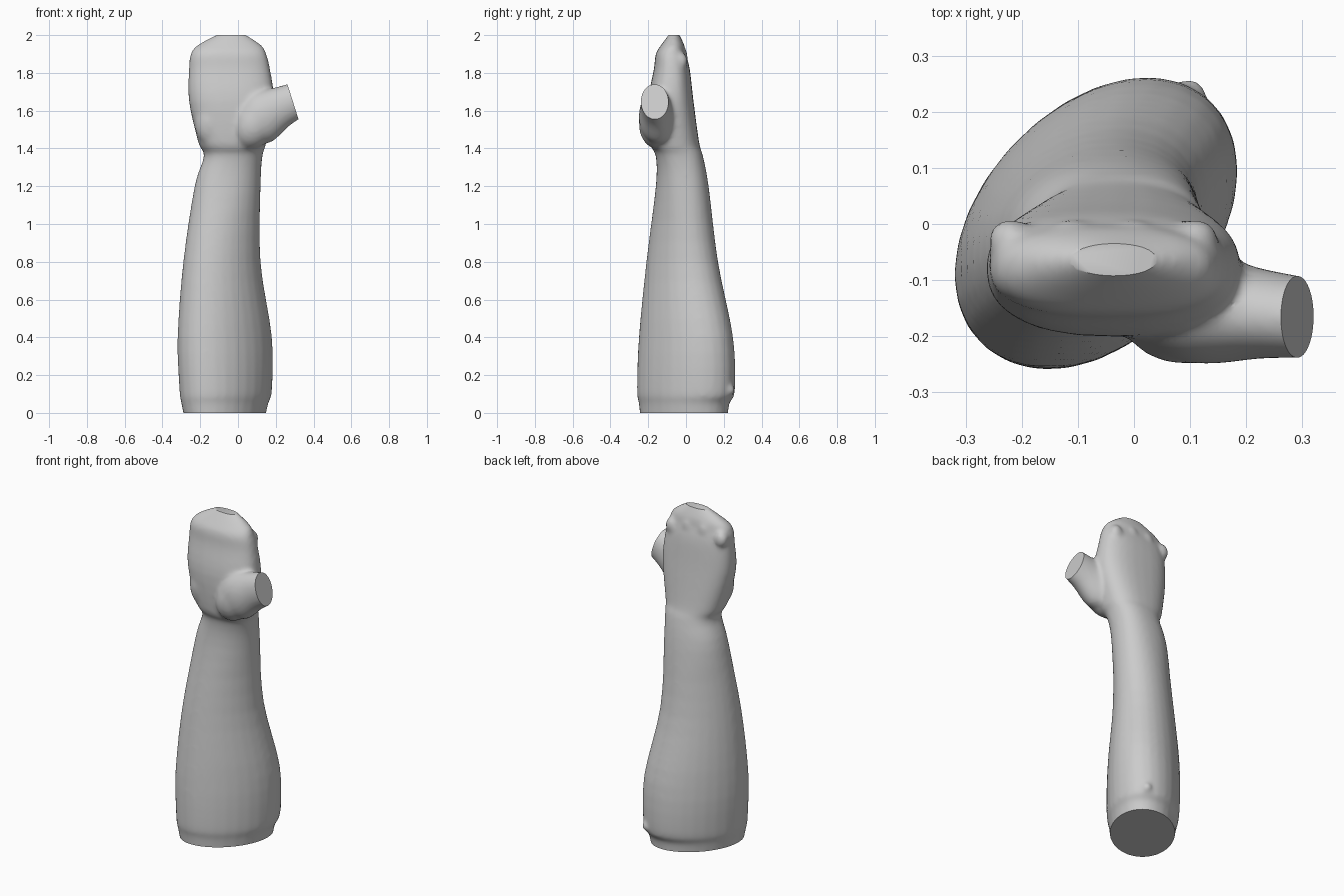
import bpy
import bmesh
from math import cos, sin, pi, asin
from mathutils import Vector, Matrix

if "Cube" in bpy.data.objects:
    bpy.data.objects.remove(bpy.data.objects["Cube"])

SIDES = 28
ANGLES = [2 * pi * i / SIDES for i in range(SIDES)]

clay = bpy.data.materials.new("clay grey")
clay.use_nodes = True
clay.diffuse_color = (0.6, 0.6, 0.6, 1)
clay.node_tree.nodes["Principled BSDF"].inputs["Base Color"].default_value = clay.diffuse_color


def clamp(value):
    return max(0, min(1, value))


def rounded(value, squareness):
    """Signed power, turns a circle into a rounded box."""
    return abs(value) ** (2 / squareness) * (1 if value >= 0 else -1)


def smooth_rows(rows, steps=4):
    """Fill in rows between the given ones along a smooth curve."""
    rows = [Vector(row) for row in rows]
    padded = [rows[0]] + rows + [rows[-1]]
    filled = []
    for before, start, end, after in zip(padded, padded[1:], padded[2:], padded[3:]):
        for step in range(steps):
            t = step / steps
            bend_in, bend_out = (end - before) / 2, (after - start) / 2
            filled.append(start.lerp(end, t * t * (3 - 2 * t))
                          + bend_in * t * (1 - t) ** 2 - bend_out * t * t * (1 - t))
    return filled + [rows[-1]]


def skin(bm, rings):
    """Bridge rings of points into a closed tube."""
    loops = [[bm.verts.new(point) for point in ring] for ring in rings]
    for low, high in zip(loops, loops[1:]):
        for i in range(SIDES):
            j = (i + 1) % SIDES
            bm.faces.new((low[i], low[j], high[j], high[i]))
    bm.faces.new(loops[0][::-1])
    bm.faces.new(loops[-1])


def arm_ring(row):
    """Oval outline that leans at the elbow and squares off at the hand."""
    z, left, right, front, back = row
    lean = asin(0.36 * clamp(1.4 - z) ** 0.5)
    square = 2 + 0.5 * clamp(2 * z - 2) * clamp(20 - 10 * z)
    return [((left + right) / 2 + (right - left) / 2 * rounded(cos(t), square),
             (front + back) / 2 + (back - front) / 2 * rounded(sin(t + lean), square),
             z) for t in ANGLES]


def thumb_ring(row):
    """Oval outline set square to the slanting thumb."""
    x, y, z, width, height = row
    up, side = Vector((-0.38, 0, 0.92)), Vector((0, 1, 0))
    return [Vector((x, y, z)) + side * width * cos(t) + up * height * sin(t) for t in ANGLES]


def blob(bm, centre, size, turn=0):
    """Ellipsoid for a muscle or knuckle, turned about y."""
    matrix = (Matrix.Translation(centre) @ Matrix.Rotation(turn, 4, 'Y')
              @ Matrix.Diagonal((*size, 1)))
    bmesh.ops.create_uvsphere(bm, u_segments=24, v_segments=16, radius=1, matrix=matrix)


# Forearm, wrist and palm: height, then left, right, front and back extents
arm = [
    (-0.05, -0.28, 0.14, -0.24, 0.22),
    (0.05, -0.3, 0.16, -0.25, 0.23),
    (0.12, -0.31, 0.18, -0.26, 0.26),
    (0.4, -0.32, 0.18, -0.25, 0.25),
    (0.8, -0.29, 0.12, -0.21, 0.17),
    (1.2, -0.23, 0.12, -0.16, 0.12),
    (1.36, -0.18, 0.13, -0.16, 0.09),
    (1.43, -0.21, 0.15, -0.19, 0.07),
    (1.65, -0.26, 0.19, -0.2, 0.04),
    (1.82, -0.26, 0.17, -0.17, 0.02),
    (1.9, -0.25, 0.15, -0.16, 0),
    (1.95, -0.21, 0.12, -0.13, -0.01),
    (2.03, -0.06, 0, -0.07, -0.05),
]
bm = bmesh.new()
skin(bm, map(arm_ring, smooth_rows(arm)))

# Thumb: centre, then width and height
thumb = [
    (0.03, -0.13, 1.52, 0.1, 0.1),
    (0.12, -0.15, 1.56, 0.1, 0.14),
    (0.23, -0.16, 1.62, 0.08, 0.11),
    (0.34, -0.17, 1.67, 0.07, 0.09),
]
skin(bm, map(thumb_ring, smooth_rows(thumb)))

# Thumb muscle, heel of the hand, knuckles and elbow fold
blob(bm, (0.09, -0.15, 1.53), (0.11, 0.1, 0.14), 0.5)
blob(bm, (-0.14, -0.12, 1.54), (0.09, 0.07, 0.13))
for knuckle in range(4):
    outer = abs(knuckle - 1.5) > 1
    blob(bm, (0.11 * knuckle - 0.22, -0.03, 1.86 if outer else 1.89), (0.04, 0.04, 0.05))
blob(bm, (0.1, 0.23, 0.12), (0.03, 0.03, 0.03))
bmesh.ops.recalc_face_normals(bm, faces=bm.faces)

mesh = bpy.data.meshes.new("arm_and_hand")
bm.to_mesh(mesh)
bm.free()
obj = bpy.data.objects.new("arm_and_hand", mesh)
bpy.context.collection.objects.link(obj)

# Fuse the parts into one soft skin
fuse = obj.modifiers.new("fuse", 'REMESH')
fuse.mode = 'VOXEL'
fuse.voxel_size = 0.011
soften = obj.modifiers.new("soften", 'SMOOTH')
soften.iterations = 12

bm = bmesh.new()
bm.from_object(obj, bpy.context.evaluated_depsgraph_get())
obj.modifiers.clear()

# Flat cuts at the elbow, fingers and thumb
for point, normal in (((0, 0, 0), (0, 0, -1)),
                      ((0, 0, 2), (0, 0, 1)),
                      ((0.29, 0, 1.65), (0.95, 0, 0.3))):
    cut = bmesh.ops.bisect_plane(bm, geom=bm.verts[:] + bm.edges[:] + bm.faces[:],
                                 plane_co=point, plane_no=normal, clear_outer=True)
    rim = [part for part in cut["geom_cut"] if isinstance(part, bmesh.types.BMEdge)]
    bmesh.ops.contextual_create(bm, geom=rim)
bmesh.ops.recalc_face_normals(bm, faces=bm.faces)
bm.to_mesh(mesh)
bm.free()

mesh.materials.append(clay)
bpy.context.view_layer.objects.active = obj
obj.select_set(True)
bpy.ops.object.shade_smooth_by_angle(angle=0.7)
